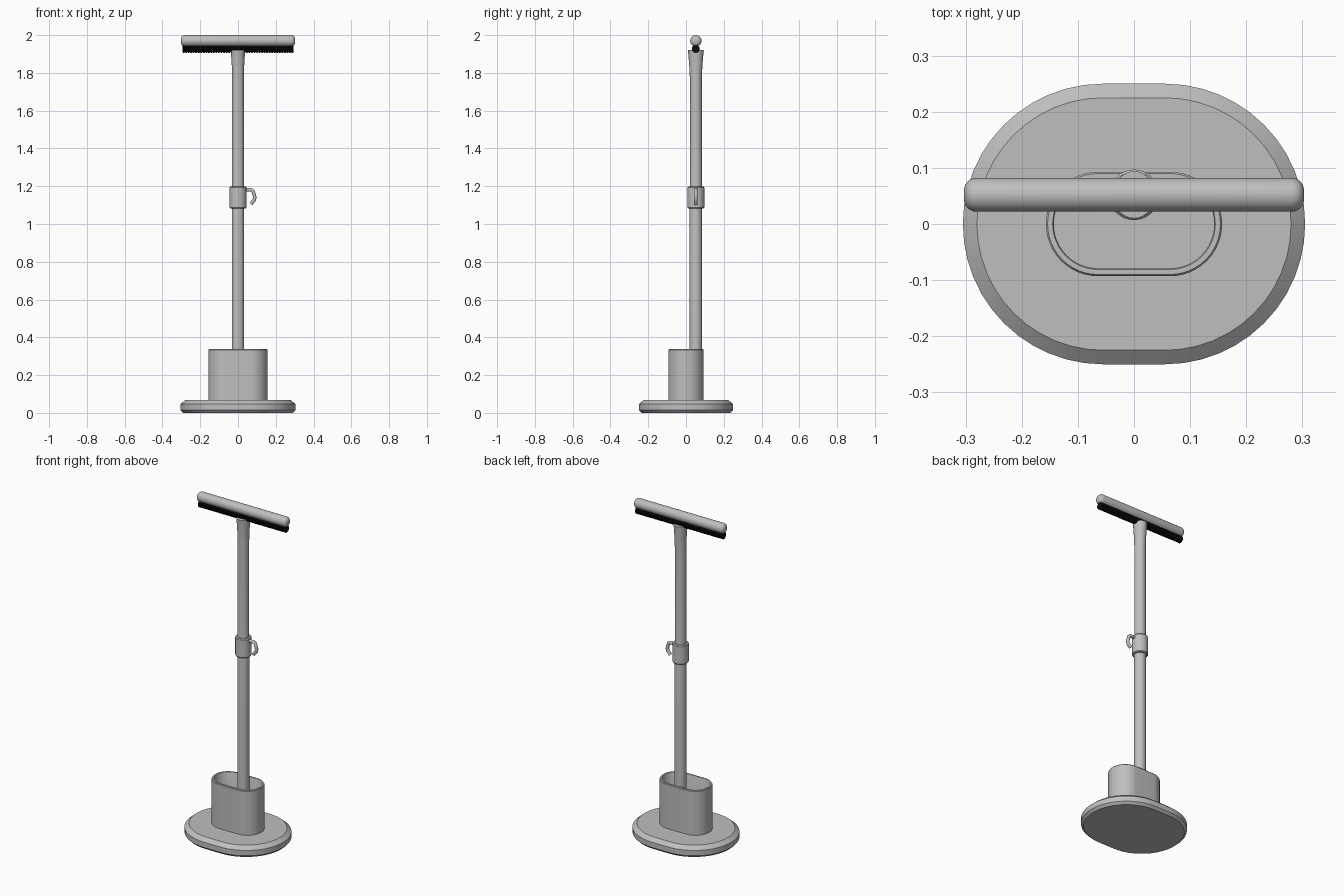
import bpy, bmesh, math
from mathutils import Vector

cube = bpy.data.objects.get("Cube")
if cube:
    bpy.data.objects.remove(cube, do_unlink=True)


def make_material(name, value):
    mat = bpy.data.materials.new(name)
    mat.use_nodes = True
    colour = (value, value, value, 1)
    mat.diffuse_color = colour
    mat.node_tree.nodes["Principled BSDF"].inputs["Base Color"].default_value = colour
    return mat


grey = make_material("plain grey", 0.52)
black = make_material("black rubber", 0.004)
POLE_Y = 0.052


def finish(obj, mat, angle=30):
    obj.data.materials.append(mat)
    bpy.ops.object.select_all(action='DESELECT')
    obj.select_set(True)
    bpy.context.view_layer.objects.active = obj
    bpy.ops.object.shade_smooth_by_angle(angle=math.radians(angle))
    return obj


def loft(name, rings, mat, angle=30):
    """Skin a stack of equal rings and cap both ends."""
    bm = bmesh.new()
    loops = [[bm.verts.new(p) for p in ring] for ring in rings]
    n = len(loops[0])
    for a, b in zip(loops, loops[1:]):
        for i in range(n):
            j = (i + 1) % n
            bm.faces.new((a[i], a[j], b[j], b[i]))
    bm.faces.new(loops[0][::-1])
    bm.faces.new(loops[-1])
    bmesh.ops.recalc_face_normals(bm, faces=bm.faces)
    mesh = bpy.data.meshes.new(name)
    bm.to_mesh(mesh)
    bm.free()
    obj = bpy.data.objects.new(name, mesh)
    bpy.context.collection.objects.link(obj)
    return finish(obj, mat, angle)


def stadium(straight, radius, z, steps=24):
    ring = []
    for side in (0, 1):
        centre = straight if side == 0 else -straight
        for k in range(steps + 1):
            a = -math.pi / 2 + math.pi * (k / steps + side)
            ring.append((centre + radius * math.cos(a), radius * math.sin(a), z))
    return ring


def ellipse(rx, ry, z, n=32):
    turns = [math.tau * k / n for k in range(n)]
    return [(rx * math.cos(a), POLE_Y + ry * math.sin(a), z) for a in turns]


def disc_x(x, r, z, n=24):
    turns = [math.tau * k / n for k in range(n)]
    return [(x, POLE_Y + r * math.cos(a), z + r * math.sin(a)) for a in turns]


# Weighted base with bevelled rims
base_profile = [(0.236, 0), (0.25, 0.014), (0.25, 0.046), (0.225, 0.067)]
loft("base", [stadium(0.055, r, z) for r, z in base_profile], grey, 20)

# Open cup: up the outside, over the rim, down the inside
cup_profile = [(0.093, 0.06), (0.093, 0.334), (0.09, 0.338),
               (0.081, 0.338), (0.079, 0.334), (0.079, 0.07)]
loft("cup", [stadium(0.064, r, z) for r, z in cup_profile], grey)

# Pole, flaring into a cradle at the top
pole_profile = [(0.033, 0.033, 0.067), (0.033, 0.033, 1.14), (0.032, 0.032, 1.15),
                (0.032, 0.032, 1.78), (0.033, 0.035, 1.84), (0.036, 0.039, 1.89),
                (0.037, 0.042, 1.92)]
loft("pole", [ellipse(*p) for p in pole_profile], grey)

# Clamp collar
collar_profile = [(0.041, 1.083), (0.045, 1.088), (0.045, 1.194), (0.041, 1.199)]
loft("clamp_collar", [ellipse(r, r, z) for r, z in collar_profile], grey)

# Bent clamp lever
curve = bpy.data.curves.new("clamp_lever", 'CURVE')
curve.dimensions = '3D'
curve.bevel_depth = 0.01
curve.bevel_resolution = 3
curve.use_fill_caps = True
path = [(0.03, 1.181), (0.068, 1.181), (0.08, 1.174), (0.089, 1.142), (0.086, 1.128), (0.068, 1.106)]
spline = curve.splines.new('POLY')
spline.points.add(len(path) - 1)
for point, (x, z) in zip(spline.points, path):
    point.co = (x, POLE_Y, z, 1)
lever = bpy.data.objects.new("clamp_lever", curve)
bpy.context.collection.objects.link(lever)
bpy.ops.object.select_all(action='DESELECT')
lever.select_set(True)
bpy.context.view_layer.objects.active = lever
bpy.ops.object.convert(target='MESH')
finish(bpy.context.view_layer.objects.active, grey, 40)

# Ribbed rubber strip under the bar
ribs = 44
pitch = 0.59 / ribs
strip = []
for k in range(ribs):
    x = -0.295 + k * pitch
    strip += [disc_x(x, 0.016, 1.927), disc_x(x + pitch * 0.25, 0.021, 1.927),
              disc_x(x + pitch * 0.75, 0.021, 1.927)]
strip.append(disc_x(0.295, 0.016, 1.927))
loft("ribbed_strip", strip, black)

# Top bar with rounded ends
END, ROUND, RADIUS = 0.303, 0.022, 0.03
half = []
for k in range(7):
    a = math.pi / 2 * k / 6
    half.append((END - ROUND + ROUND * math.sin(a), RADIUS - ROUND + ROUND * math.cos(a)))
bar_profile = [(-x, r) for x, r in reversed(half)] + half
loft("top_bar", [disc_x(x, r, 1.97, 32) for x, r in bar_profile], grey)
